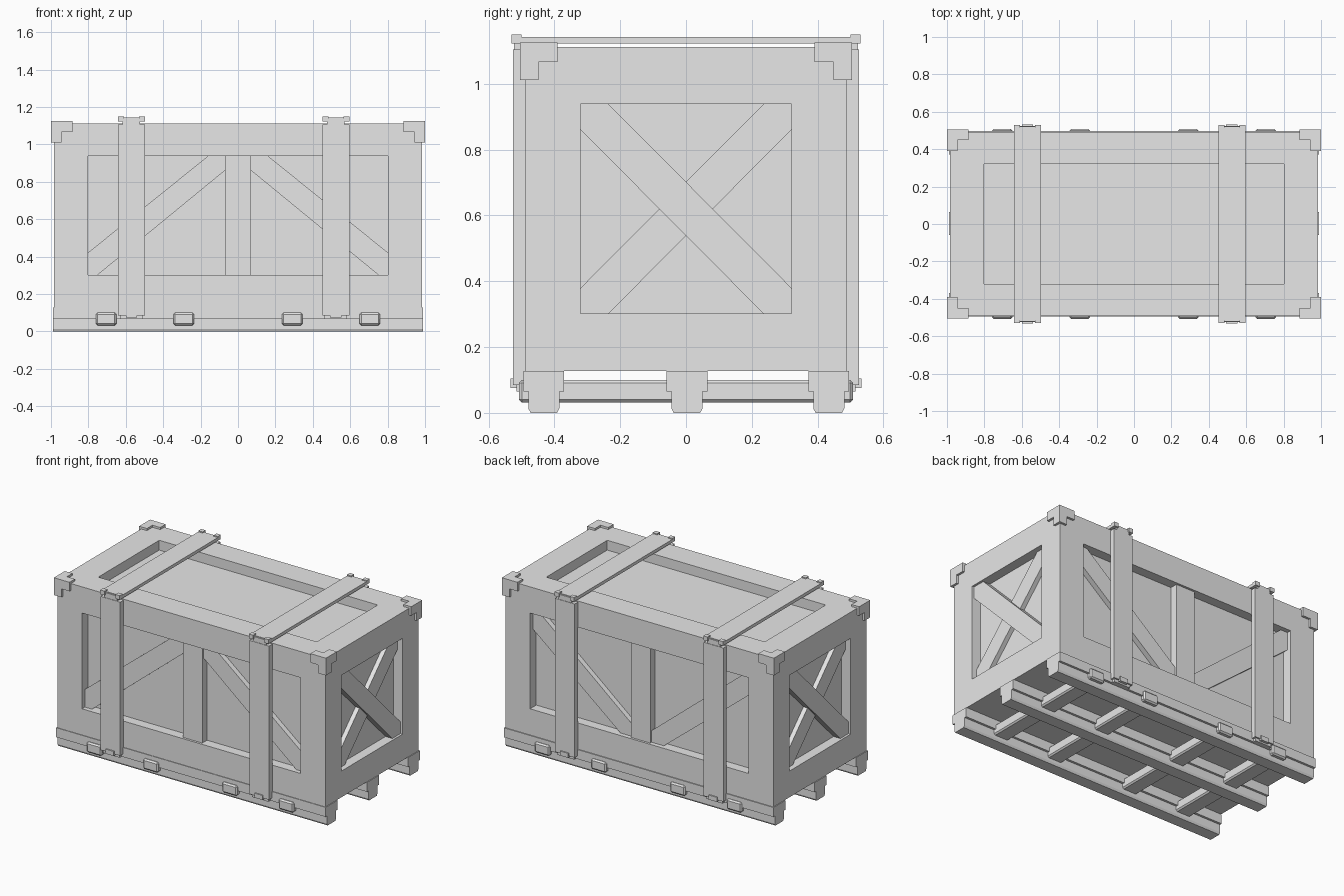
import bpy
import bmesh
from mathutils import Vector

old = bpy.data.objects.get("Cube")
if old:
    bpy.data.objects.remove(old, do_unlink=True)

grey = bpy.data.materials.new("plain_grey")
grey.use_nodes = True
grey.diffuse_color = (0.8, 0.8, 0.8, 1)
grey.node_tree.nodes["Principled BSDF"].inputs["Base Color"].default_value = (0.8, 0.8, 0.8, 1)


def finish(name, bm):
    bmesh.ops.recalc_face_normals(bm, faces=bm.faces)
    mesh = bpy.data.meshes.new(name)
    bm.to_mesh(mesh)
    bm.free()
    mesh.materials.append(grey)
    obj = bpy.data.objects.new(name, mesh)
    bpy.context.collection.objects.link(obj)
    return obj


def add_box(bm, a, b):
    """Add a box between two opposite corners."""
    a, b = Vector(a), Vector(b)
    verts = bmesh.ops.create_cube(bm, size=1)["verts"]
    for v in verts:
        v.co = (a + b) / 2 + Vector(p * abs(q) for p, q in zip(v.co, b - a))


def boxes(name, *pairs):
    bm = bmesh.new()
    for a, b in pairs:
        add_box(bm, a, b)
    return finish(name, bm)


def prism(name, points, near, far, place):
    """Extrude a flat outline; place maps (u, z, depth) to a position."""
    bm = bmesh.new()
    rings = [[bm.verts.new(place(u, z, d)) for u, z in points] for d in (near, far)]
    for ring in rings:
        bm.faces.new(ring)
    n = len(points)
    for i in range(n):
        j = (i + 1) % n
        bm.faces.new((rings[0][i], rings[0][j], rings[1][j], rings[1][i]))
    return finish(name, bm)


# Crate body with a recessed panel on the top and the four sides
MID = 0.62
center = Vector((0, 0, MID))
half = Vector((0.985, 0.49, 0.492))
opening = Vector((0.803, 0.32, 0.318))
RECESS = 0.065

bm = bmesh.new()
add_box(bm, center - half, center + half)
bm.normal_update()
for face in [f for f in bm.faces if f.normal.z > -0.5]:
    axis = max(range(3), key=lambda i: abs(face.normal[i]))
    for depth in (0, RECESS):
        bmesh.ops.inset_individual(bm, faces=[face], thickness=0.02)
        for v in face.verts:
            for i in range(3):
                side = 1 if v.co[i] > center[i] else -1
                size = half[i] - depth if i == axis else opening[i]
                v.co[i] = center[i] + side * size
finish("crate_body", bm)

# Centre posts and diagonal boards on the long sides
slope = [(-0.803, 0.42), (-0.16, 0.938), (-0.07, 0.938), (-0.07, 0.86), (-0.75, 0.302), (-0.803, 0.302)]
for side, label in ((-1, "front"), (1, "back")):
    inner = half.y - RECESS - 0.01
    boxes(label + "_post", ((-0.07, side * inner, 0.302), (0.07, side * (half.y - 0.015), 0.938)))
    for mirror, hand in ((1, "right"), (-1, "left")):
        prism(f"{label}_{hand}_diagonal", slope, inner, half.y - 0.03,
              lambda u, z, d: (mirror * u, side * d, MID - side * (z - MID)))

# Crossed braces on the ends, one board lying over the other
brace = [(-0.32, 0.86), (-0.32, 0.938), (-0.235, 0.938), (0.32, 0.38), (0.32, 0.302), (0.235, 0.302)]
for side, label in ((1, "left"), (-1, "right")):
    inner = half.x - RECESS - 0.01
    for flip, layer, out in ((1, "over", 0.015), (-1, "under", 0.035)):
        prism(f"{label}_end_brace_{layer}", brace, inner, half.x - out,
              lambda u, z, d: (side * d, side * flip * u, z))

# Three-armed corner brackets at the top
tip = Vector((1.0, 0.505, 1.126))
for sx in (-1, 1):
    for sy in (-1, 1):
        arms = []
        for axis in range(3):
            arm = Vector((0.057, 0.057, 0.06))
            arm[axis] = 0.115
            low = tip - arm
            arms.append(((sx * tip.x, sy * tip.y, tip.z), (sx * low.x, sy * low.y, low.z)))
        boxes("corner_bracket", *arms)

# Straps around the crate, with notched joints at the corners
for cx in (-0.57, 0.523):
    w = 0.072
    boxes("strap_top", ((cx - w, -0.515, 1.122), (cx + w, 0.515, 1.143)))
    for side, label in ((-1, "front"), (1, "back")):
        y0, y1 = side * 0.49, side * 0.53
        boxes(label + "_strap", ((cx - w, y0, 0.085), (cx + w, side * 0.525, 1.105)))
        boxes(label + "_strap_joint",
              ((cx - 0.047, y0, 1.095), (cx + 0.047, side * 0.522, 1.138)),
              ((cx - w, side * 0.5, 1.122), (cx - 0.04, y1, 1.15)),
              ((cx + 0.04, side * 0.5, 1.122), (cx + w, y1, 1.15)))
        boxes(label + "_strap_clip",
              ((cx - 0.06, y0, 0.065), (cx + 0.06, side * 0.515, 0.09)),
              ((cx - 0.03, y0, 0.075), (cx + 0.03, side * 0.533, 0.105)))

# Stepped runners under the crate
runner = [(-0.062, 0.128), (0.062, 0.128), (0.062, 0.065), (0.047, 0.065), (0.047, 0.013),
          (0.04, 0), (-0.04, 0), (-0.047, 0.013), (-0.047, 0.065), (-0.062, 0.065)]
for cy in (-0.432, 0.003, 0.434):
    prism("runner", runner, -0.99, 0.99, lambda u, z, d: (d, cy + u, z))

# Cross bars through the runners
for cx in (-0.705, -0.29, 0.29, 0.705):
    bar = boxes("cross_bar", ((cx - 0.055, -0.508, 0.032), (cx + 0.055, 0.508, 0.1)))
    bevel = bar.modifiers.new("Bevel", "BEVEL")
    bevel.width = 0.009
    bevel.segments = 1
